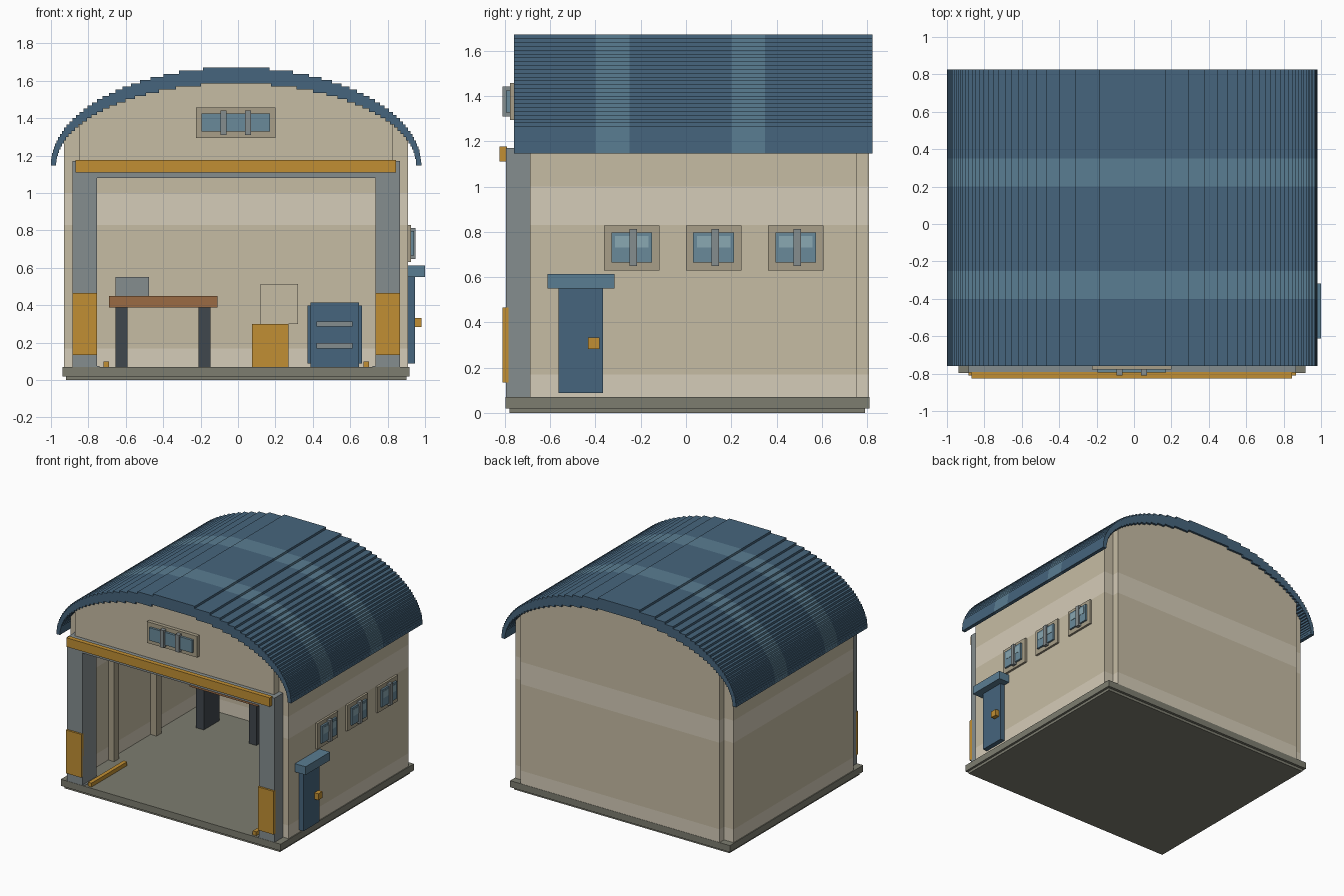
import bpy, bmesh, math

if "Cube" in bpy.data.objects:
    bpy.data.objects.remove(bpy.data.objects["Cube"])

CX = -0.01            # centre line of the building
EAVE, STEP = 1.147, 0.0169


def mat(name, hexcol):
    m = bpy.data.materials.new(name)
    c = [int(hexcol[i:i + 2], 16) / 255 for i in (0, 2, 4)]
    m.diffuse_color = [((v + 0.055) / 1.055) ** 2.4 for v in c] + [1]
    m.use_nodes = True
    m.node_tree.nodes["Principled BSDF"].inputs["Base Color"].default_value = m.diffuse_color
    return m


BLUE, BLUE2 = mat("roof_blue", "46657D"), mat("roof_stripe", "5A7D92")
WALL, WALL2 = mat("wall_beige", "C6BCA4"), mat("wall_pale", "D5CCB8")
FRAME, SLAB = mat("window_trim", "A89F88"), mat("concrete", "7D7D70")
ORANGE, STEEL = mat("safety_orange", "C18F33"), mat("steel", "858D8F")
DARK, WOOD = mat("dark_metal", "40474D"), mat("wood", "9B6B43")
GLASS, SHINE = mat("glass", "6A8A9A"), mat("glass_shine", "8AA8B2")


def finish(name, bm, mats):
    bmesh.ops.recalc_face_normals(bm, faces=bm.faces[:])
    me = bpy.data.meshes.new(name)
    bm.to_mesh(me)
    bm.free()
    for m in mats:
        me.materials.append(m)
    ob = bpy.data.objects.new(name, me)
    bpy.context.collection.objects.link(ob)
    return ob


def box(name, x, y, z, m):
    bm = bmesh.new()
    bmesh.ops.create_cube(bm, size=1)
    for v in bm.verts:
        for i, (a, b) in enumerate((x, y, z)):
            v.co[i] = a if v.co[i] < 0 else b
    return finish(name, bm, [m])


def prism(name, pts, y, mats, axis, bands):
    """Extrude an x/z profile along y; faces inside the bands get the second colour."""
    bm = bmesh.new()
    f = bm.faces.new([bm.verts.new((px, y[0], pz)) for px, pz in pts])
    r = bmesh.ops.extrude_face_region(bm, geom=[f])
    for v in r["geom"]:
        if isinstance(v, bmesh.types.BMVert):
            v.co.y = y[1]
    normal = [0, 0, 0]
    normal[axis] = 1
    for cut in [c for b in bands for c in b]:
        co = [0, 0, 0]
        co[axis] = cut
        bmesh.ops.bisect_plane(bm, geom=bm.verts[:] + bm.edges[:] + bm.faces[:],
                               plane_co=co, plane_no=normal)
    for f in bm.faces:
        c = f.calc_center_median()[axis]
        f.material_index = int(any(a < c < b for a, b in bands))
    return finish(name, bm, mats)


# Roof: stepped elliptical arch shell with two pale stripes
def stepped_arch(a, layers):
    h = layers * STEP
    half = []
    for k in range(layers):
        w = a * math.sqrt(1 - ((k + 0.5) * STEP / h) ** 2)
        half += [(w, EAVE + k * STEP), (w, EAVE + (k + 1) * STEP)]
    return [(CX - w, z) for w, z in half] + [(CX + w, z) for w, z in reversed(half)]


prism("arched_roof", stepped_arch(0.99, 31) + stepped_arch(0.962, 26)[::-1],
      (-0.76, 0.825), [BLUE, BLUE2], 1, [(-0.40, -0.25), (0.20, 0.35)])

# Walls: tops follow the arch and tuck into the roof
BANDS = [(0.06, 0.17), (0.83, 1.0)]


def wall(name, x0, x1, z0, y):
    top = []
    for i in range(25):
        x = x1 + (x0 - x1) * i / 24
        top.append((CX + x, EAVE + 0.475 * math.sqrt(1 - (x / 0.976) ** 2)))
    prism(name, [(CX + x0, z0), (CX + x1, z0)] + top, y, [WALL, WALL2], 2, BANDS)


wall("left_wall", -0.92, -0.84, 0.06, (-0.69, 0.755))
wall("right_wall", 0.84, 0.92, 0.06, (-0.69, 0.755))
wall("back_wall", -0.84, 0.84, 0.06, (0.73, 0.808))
wall("front_gable", -0.84, 0.84, 1.09, (-0.75, -0.68))

# Floor slab with a slightly inset foot
box("slab_foot", (-0.92, 0.90), (-0.78, 0.79), (0, 0.02), SLAB)
box("floor_slab", (-0.937, 0.917), (-0.797, 0.81), (0.02, 0.07), SLAB)

# Door portal, guard pads, inner wall ribs and floor rails, mirrored about the centre
for side, s in (("left", -1), ("right", 1)):
    def mx(a, b):
        return tuple(sorted((CX + s * a, CX + s * b)))
    box(side + "_column", mx(0.745, 0.875), (-0.795, -0.63), (0.07, 1.17), STEEL)
    box(side + "_column_foot", mx(0.73, 0.865), (-0.79, -0.62), (0.05, 0.075), STEEL)
    box(side + "_guard_pad", mx(0.745, 0.876), (-0.81, -0.785), (0.135, 0.465), ORANGE)
    box(side + "_floor_rail", mx(0.68, 0.71), (-0.78, -0.35), (0.07, 0.10), ORANGE)
    for i, y in enumerate((-0.32, 0.19)):
        box(f"{side}_wall_rib_{i}", mx(0.79, 0.845), (y - 0.03, y + 0.03), (0.07, 1.38), FRAME)
box("door_lintel", (-0.885, 0.865), (-0.795, -0.63), (1.08, 1.17), STEEL)
box("door_beam", (-0.87, 0.845), (-0.825, -0.79), (1.11, 1.178), ORANGE)

# Gable window
box("gable_window_frame", (-0.225, 0.20), (-0.778, -0.74), (1.295, 1.457), FRAME)
box("gable_window_glass", (-0.195, 0.17), (-0.795, -0.77), (1.328, 1.425), GLASS)
for i, x in enumerate((-0.077, 0.053)):
    box(f"gable_mullion_{i}", (x - 0.016, x + 0.016), (-0.81, -0.77), (1.31, 1.442), STEEL)

# Side windows
for i, y in enumerate((-0.24, 0.122, 0.485)):
    box(f"side_window_frame_{i}", (0.90, 0.926), (y - 0.123, y + 0.123), (0.63, 0.828), FRAME)
    box(f"side_window_glass_{i}", (0.92, 0.94), (y - 0.09, y + 0.09), (0.665, 0.797), GLASS)
    box(f"side_window_shine_{i}", (0.93, 0.942), (y - 0.074, y + 0.074), (0.73, 0.782), SHINE)
    box(f"side_window_mullion_{i}", (0.92, 0.95), (y - 0.009, y + 0.024), (0.648, 0.813), STEEL)

# Side door with canopy and handle
box("side_door", (0.90, 0.947), (-0.563, -0.367), (0.088, 0.56), BLUE)
box("door_canopy", (0.90, 1.0), (-0.613, -0.317), (0.55, 0.613), BLUE2)
box("door_handle", (0.94, 0.98), (-0.432, -0.383), (0.283, 0.332), ORANGE)

# Workbench with a machine on top
box("workbench_top", (-0.69, -0.11), (0.40, 0.68), (0.387, 0.45), WOOD)
for i, x in enumerate((-0.622, -0.178)):
    box(f"workbench_leg_{i}", (x - 0.032, x + 0.032), (0.43, 0.62), (0.07, 0.39), DARK)
box("bench_machine", (-0.655, -0.475), (0.46, 0.62), (0.45, 0.55), STEEL)

# Stacked crates and tool cabinet
box("lower_crate", (0.075, 0.27), (0.40, 0.60), (0.07, 0.30), ORANGE)
box("upper_crate", (0.12, 0.32), (0.43, 0.63), (0.30, 0.515), WALL)
box("tool_cabinet", (0.372, 0.663), (0.42, 0.68), (0.088, 0.40), BLUE)
box("tool_cabinet_core", (0.387, 0.648), (0.405, 0.695), (0.07, 0.415), BLUE)
for i, z in enumerate((0.30, 0.183)):
    box(f"cabinet_handle_{i}", (0.42, 0.613), (0.385, 0.41), (z - 0.014, z + 0.014), STEEL)
